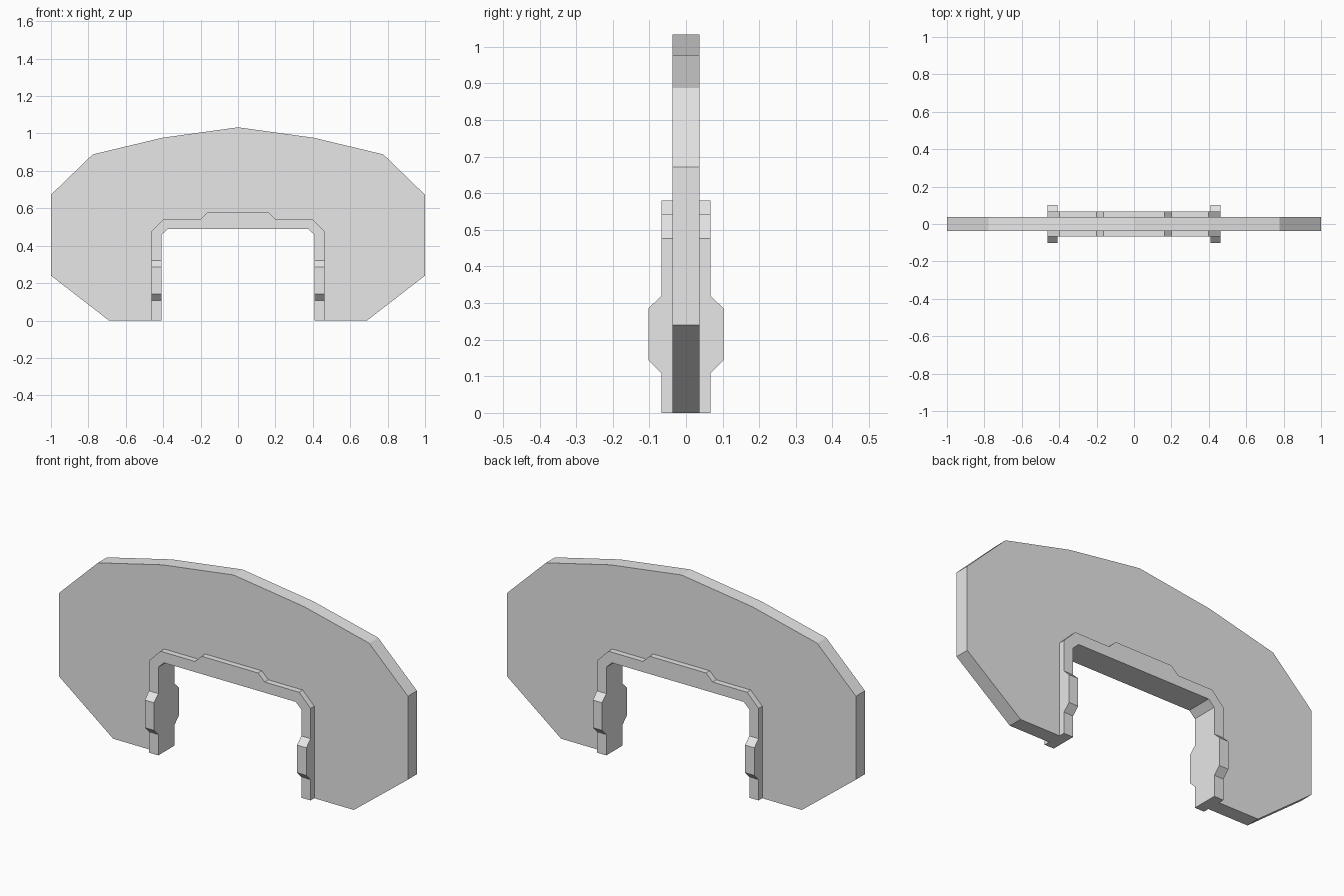
import bpy, bmesh
from mathutils import Vector

if "Cube" in bpy.data.objects:
    bpy.data.objects.remove(bpy.data.objects["Cube"])

grey = bpy.data.materials.new("light grey")
grey.diffuse_color = (0.8, 0.8, 0.8, 1)
grey.use_nodes = True
grey.node_tree.nodes["Principled BSDF"].inputs["Base Color"].default_value = grey.diffuse_color


def prism(name, points, offset):
    """Extrude a closed flat outline along offset."""
    bm = bmesh.new()
    face = bm.faces.new([bm.verts.new(p) for p in points])
    ext = bmesh.ops.extrude_face_region(bm, geom=[face])
    moved = [g for g in ext["geom"] if isinstance(g, bmesh.types.BMVert)]
    bmesh.ops.translate(bm, verts=moved, vec=Vector(offset))
    bmesh.ops.recalc_face_normals(bm, faces=bm.faces)
    mesh = bpy.data.meshes.new(name)
    bm.to_mesh(mesh)
    bm.free()
    mesh.materials.append(grey)
    ob = bpy.data.objects.new(name, mesh)
    bpy.context.collection.objects.link(ob)
    return ob


def mirrored(half):
    """Reflect an outline from right to left, sharing points on the centre."""
    return half + [(-a, b) for a, b in reversed(half) if a > 0]


def arch(name, outer, inner, half_depth):
    """Arch-shaped slab: outer and inner outlines run from foot to crown."""
    ring = mirrored(outer) + [(-x, z) for x, z in inner] + [(x, z) for x, z in reversed(inner)]
    return prism(name, [(x, -half_depth, z) for x, z in ring], (0, 2 * half_depth, 0))


# Wall slab, its opening hidden inside the door frame
arch("wall",
     [(0.69, 0), (1, 0.24), (1, 0.672), (0.777, 0.888), (0.405, 0.977), (0, 1.033)],
     [(0.44, 0), (0.44, 0.467), (0.385, 0.52)], 0.037)

# Upper door frame with raised crown
SPLIT = 0.36
arch("frame_top",
     [(0.463, SPLIT), (0.463, 0.477), (0.397, 0.543), (0.2, 0.543), (0.162, 0.58)],
     [(0.41, SPLIT), (0.41, 0.457), (0.377, 0.488)], 0.067)

# Door jambs with a thickened block on both faces
jamb = mirrored([(0.067, 0), (0.067, 0.108), (0.102, 0.143),
                 (0.102, 0.286), (0.067, 0.32), (0.067, SPLIT)])
for side, x in (("left", -0.463), ("right", 0.41)):
    prism(side + "_jamb", [(x, y, z) for y, z in jamb], (0.053, 0, 0))
